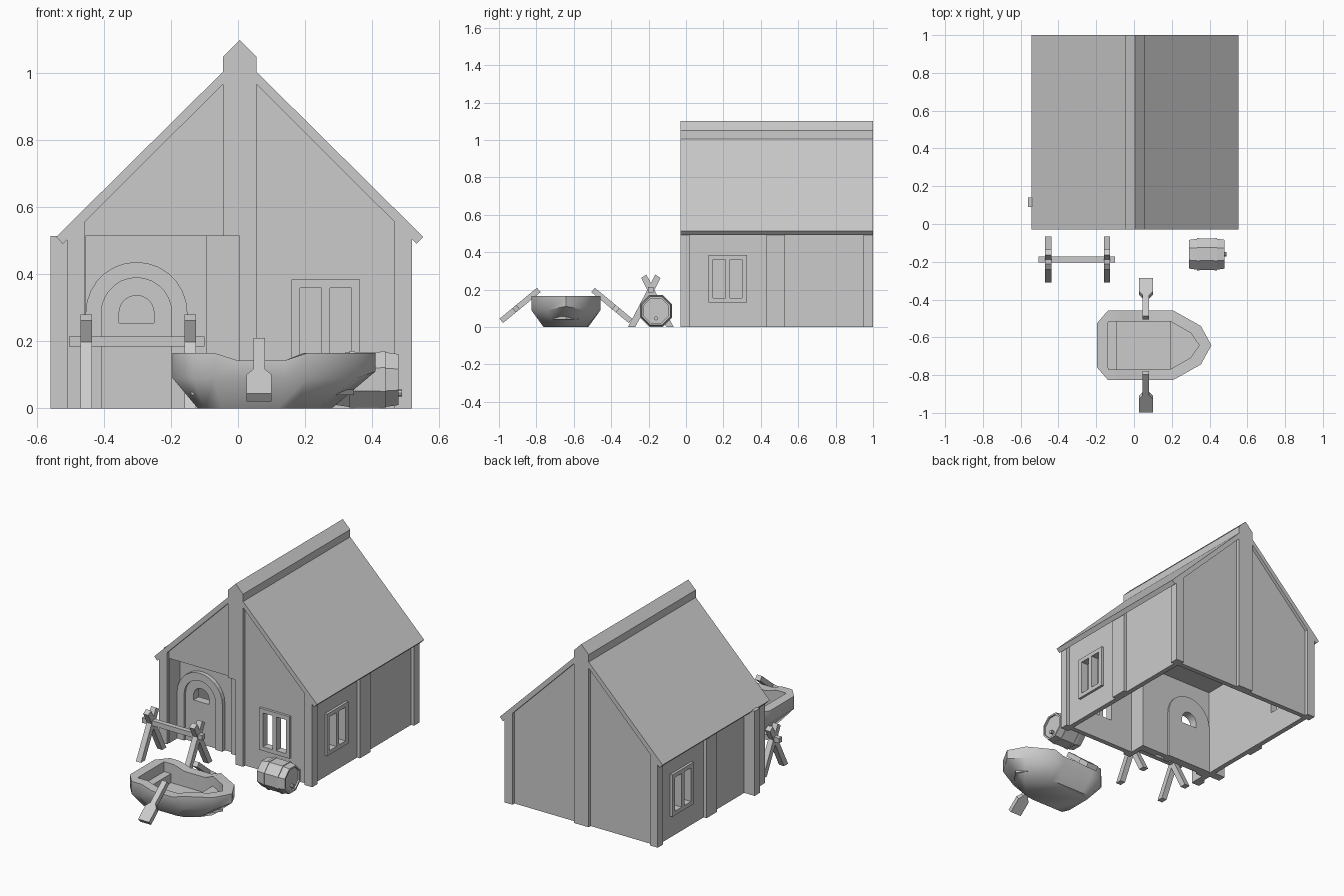
import bpy, bmesh, math
from mathutils import Vector

if "Cube" in bpy.data.objects:
    bpy.data.objects.remove(bpy.data.objects["Cube"])


def mesh_object(name, verts, faces):
    bm = bmesh.new()
    vs = [bm.verts.new(v) for v in verts]
    for f in faces:
        bm.faces.new([vs[i] for i in f])
    bmesh.ops.recalc_face_normals(bm, faces=bm.faces)
    me = bpy.data.meshes.new(name)
    bm.to_mesh(me)
    bm.free()
    ob = bpy.data.objects.new(name, me)
    bpy.context.collection.objects.link(ob)
    return ob


def loft(name, rings):
    n = len(rings[0])
    verts = [p for r in rings for p in r]
    faces = [list(range(n)), [len(verts) - n + i for i in range(n)]]
    for k in range(len(rings) - 1):
        for i in range(n):
            j = (i + 1) % n
            faces.append([k * n + i, k * n + j, (k + 1) * n + j, (k + 1) * n + i])
    return mesh_object(name, verts, faces)


def prism(name, pts, axis, a, b):
    """Extrude a profile along x (y,z profile) or y (x,z profile)."""
    put = (lambda p, t: (t, p[0], p[1])) if axis == 'x' else (lambda p, t: (p[0], t, p[1]))
    return loft(name, [[put(p, t) for p in pts] for t in (a, b)])


def box(name, x0, x1, y0, y1, z0, z1):
    return prism(name, [(x0, z0), (x1, z0), (x1, z1), (x0, z1)], 'y', y0, y1)


def cut(ob, cutter, keep=False):
    cutter.hide_render = True
    m = ob.modifiers.new("cut", 'BOOLEAN')
    m.operation, m.solver, m.object = 'DIFFERENCE', 'EXACT', cutter
    bpy.context.view_layer.objects.active = ob
    bpy.ops.object.modifier_apply(modifier=m.name)
    if not keep:
        bpy.data.objects.remove(cutter)


CX = 0.005  # house centre line

# House walls, hollowed below the attic, with a recessed porch
walls = prism("walls", [(-.49, 0), (.50, 0), (.50, .53), (CX, 1.03), (-.49, .53)], 'y', -.01, .98)
cut(walls, box("cutter", -.46, .47, .12, .95, -.1, .53))
cut(walls, box("cutter", .035, .47, .02, .2, -.1, .53))
cut(walls, box("cutter", -.455, CX, -.1, .09, -.1, .515))

# Roof with ridge cap
half = [(.05, 1.05), (.05, 1.005), (.548, .512), (.528, .491)]
prism("roof", [(CX, 1.1)] + [(CX + x, z) for x, z in half] + [(CX, 1.018)]
      + [(CX - x, z) for x, z in reversed(half)], 'y', -.03, 1.0)

# Timber posts
for s in (-1, 1):
    for y0, y1 in ((-.03, .02), (.95, 1.0)):
        prism("corner_post", [(CX + s * .515, 0), (CX + s * .462, 0), (CX + s * .462, .57),
                              (CX + s * .515, .515)], 'y', y0, y1)
    xs = sorted((CX + s * .485, CX + s * .515))
    box("side_post", xs[0], xs[1], .43, .53, 0, .515)
box("front_gable_beam", -.045, .055, -.03, 0, .515, 1.03)
box("front_center_post", CX, .055, -.03, .02, 0, .515)
box("back_center_beam", -.045, .055, .97, 1.0, 0, 1.03)
box("porch_post", -.095, CX, .07, .1, 0, .515)
box("porch_side_post", -.56, -.48, .09, .14, 0, .515)


# Windows: opening, frame and middle bar
def window(name, side, u, d0, d1):
    def b(n, u0, u1, z0, z1, e=0):
        if side:
            return box(n, d0 - e, d1 + e, u + u0, u + u1, z0, z1)
        return box(n, u + u0, u + u1, d0 - e, d1 + e, z0, z1)
    cut(walls, b("cutter", -.09, .09, .14, .375, .02))
    for s in (-1, 1):
        a, c = sorted((s * .077, s * .1025))
        b(name + "_jamb", a, c, .13, .385)
    b(name + "_sill", -.077, .077, .13, .155)
    b(name + "_head", -.077, .077, .36, .385)
    b(name + "_bar", -.0125, .0125, .155, .36)


window("front_window", False, .2625, -.025, .02)
window("right_window", True, .2225, .47, .515)
window("left_window", True, .75, -.505, -.46)


# Arched door
def arch(r, base, zc=.285, n=14):
    return ([(-.303 + r, base)]
            + [(-.303 + r * math.cos(math.pi * i / n), zc + r * math.sin(math.pi * i / n))
               for i in range(n + 1)] + [(-.303 - r, base)])


prism("door_frame", arch(.152, 0) + arch(.105, 0)[::-1], 'y', .065, .13)
door = prism("door", arch(.105, 0), 'y', .08, .13)
lunette = prism("lunette_cutter", arch(.052, .255), 'y', -.02, .2)
cut(door, lunette, True)
cut(walls, lunette)

# Trestle: cross bar and two pairs of crossed legs
box("trestle_bar", -.505, -.10, -.203, -.173, .185, .215)
for x in (-.47, -.16):
    for s in (-1, 1):
        prism("trestle_leg", [(-.188 + s * p, z) for p, z in
                              ((.122, 0), (.083, 0), (-.052, .262), (-.024, .28))],
              'x', x, x + .034)


# Barrel lying on its side
def octagon(x, apothem):
    r = apothem / math.cos(math.pi / 8)
    return [(x, -.16 + r * math.cos(math.pi * (i + .5) / 4), .086 + r * math.sin(math.pi * (i + .5) / 4))
            for i in range(8)]


loft("barrel", [octagon(*p) for p in ((.302, .064), (.302, .066), (.292, .066), (.292, .076), (.34, .083),
                                      (.43, .083), (.48, .076), (.48, .066), (.47, .066), (.47, .064))])
for x in (.333, .425):
    loft("barrel_band", [octagon(x, .086), octagon(x + .015, .086)])
prism("barrel_cork", [(-.16 + .011 * math.cos(i * math.pi / 4), .046 + .011 * math.sin(i * math.pi / 4))
                      for i in range(8)], 'x', .465, .49)

# Boat hull
BY = -.642
top = [(-.195, .118), (-.137, .185), (-.07, .185), (0, .185), (.14, .185), (.206, .185), (.354, .102), (.41, 0)]
keel = [(-.12, .08), (-.10, .12), (-.05, .12), (0, .12), (.12, .12), (.17, .11), (.24, .055), (.28, 0)]
inner = [(-.137, .11), (-.136, .127), (-.07, .127), (0, .127), (.14, .127), (.195, .125), (.30, .065), (.345, 0)]
gunwale = [.165, .165, .165, .143, .143, .165, .165, .165]


def ring(pts, zs):
    a = [(x, BY - w, z) for (x, w), z in zip(pts, zs)]
    return a + [(x, BY + w, z) for (x, w), z in list(zip(pts, zs))[-2::-1]]


hull = loft("boat_hull", [ring(keel, [0] * 8), ring(top, [.09] * 7 + [.11]), ring(top, gunwale),
                          ring(inner, gunwale), ring(inner, [.05] * 8)])
bpy.ops.object.select_all(action='DESELECT')
hull.select_set(True)
bpy.context.view_layer.objects.active = hull
bpy.ops.object.shade_smooth_by_angle(angle=math.radians(50))
box("stern_seat", -.14, -.09, BY - .128, BY + .128, .04, .105)
bow = [(.19, -.128), (.30, -.066), (.347, 0), (.30, .066), (.19, .128)]
loft("bow_seat", [[(x, BY + y, z) for x, y in bow] for z in (.04, .105)])

# Oars resting on both sides
ang = math.atan2(.165, .2)
outline = [(.017, 0), (.017, .145), (.037, .17), (.037, .26)]
outline += [(-x, v) for x, v in reversed(outline)]
for s in (-1, 1):
    along = Vector((0, s * math.cos(ang), -math.sin(ang)))
    normal = Vector((0, s * math.sin(ang), math.cos(ang)))
    start = Vector((.063, BY + s * .145, .198))
    loft("oar", [[start + Vector((x, 0, 0)) + along * v + normal * t for x, v in outline]
                 for t in (-.015, .015)])
